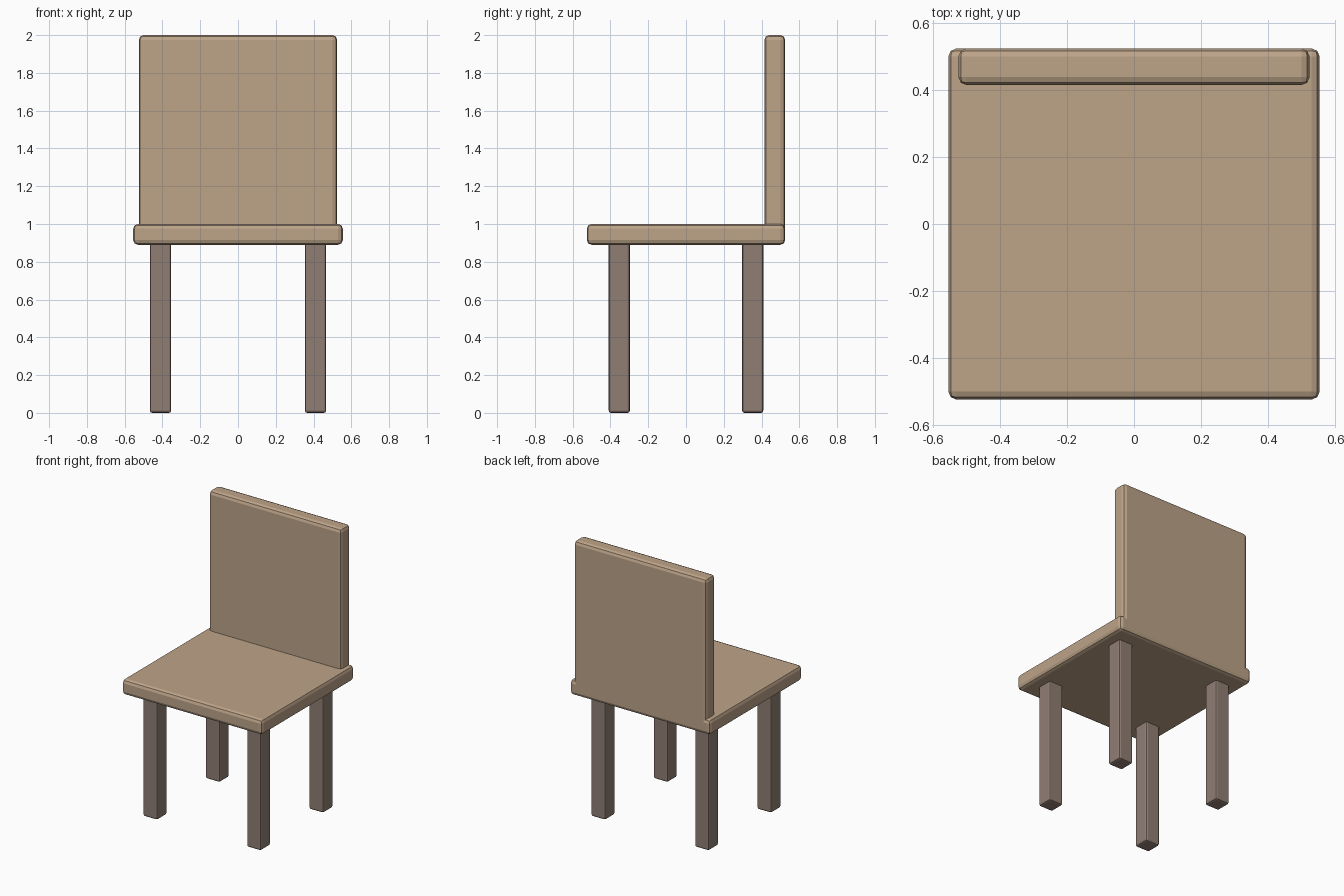
import bpy

if "Cube" in bpy.data.objects:
    bpy.data.objects.remove(bpy.data.objects["Cube"])


def material(name, rgb):
    mat = bpy.data.materials.new(name)
    mat.diffuse_color = (*rgb, 1)
    mat.use_nodes = True
    mat.node_tree.nodes["Principled BSDF"].inputs["Base Color"].default_value = mat.diffuse_color
    return mat


light_wood = material("light_wood", (0.51, 0.37, 0.25))
dark_wood = material("dark_wood", (0.28, 0.21, 0.175))


def rounded_box(name, lo, hi, bevel, mat):
    centre = [(a + b) / 2 for a, b in zip(lo, hi)]
    bpy.ops.mesh.primitive_cube_add(size=1, location=centre)
    obj = bpy.context.object
    obj.name = name
    obj.scale = [b - a for a, b in zip(lo, hi)]
    bpy.ops.object.transform_apply(location=False, rotation=False, scale=True)
    mod = obj.modifiers.new("edges", 'BEVEL')
    mod.width = bevel
    mod.segments = 2
    obj.data.materials.append(mat)
    return obj


# Seat slab
rounded_box("seat", (-0.555, -0.525, 0.89), (0.555, 0.525, 1.0), 0.025, light_wood)

# Backrest, flush with the rear of the seat and running down through it
rounded_box("backrest", (-0.525, 0.415, 0.89), (0.525, 0.525, 2.0), 0.025, light_wood)

# Four square legs, tops sunk into the seat
half = 0.056
for row, y in (("front", -0.353), ("back", 0.353)):
    for side, x in (("left", -0.41), ("right", 0.41)):
        rounded_box(f"{row}_{side}_leg", (x - half, y - half, 0),
                    (x + half, y + half, 0.92), 0.012, dark_wood)
